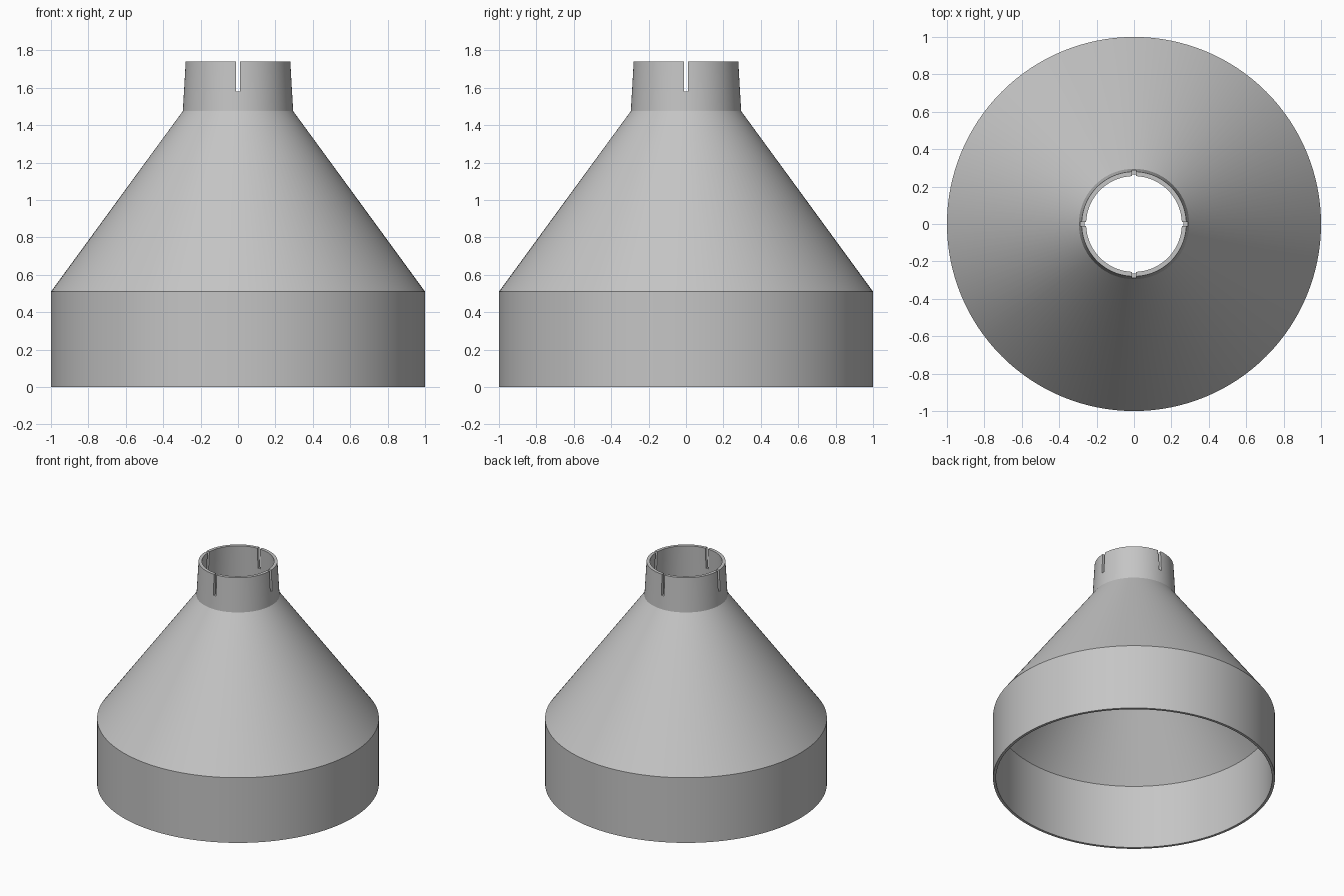
import bpy, bmesh, math

if "Cube" in bpy.data.objects:
    bpy.data.objects.remove(bpy.data.objects["Cube"])

SEGMENTS = 128
grey = bpy.data.materials.new("plain grey")
grey.diffuse_color = (0.56, 0.56, 0.56, 1)
grey.use_nodes = True
grey.node_tree.nodes["Principled BSDF"].inputs["Base Color"].default_value = grey.diffuse_color

# Closed wall section (radius, height): outside going up, inside going down
section = [(1.0, 0.0), (1.0, 0.51), (0.295, 1.475), (0.28, 1.74),
           (0.256, 1.74), (0.27, 1.47), (0.98, 0.50), (0.98, 0.0)]

# Hollow funnel shell, lathed around z
bm = bmesh.new()
rings = []
for r, z in section:
    rings.append([bm.verts.new((r * math.cos(a), r * math.sin(a), z))
                  for a in (2 * math.pi * i / SEGMENTS for i in range(SEGMENTS))])
for k, low in enumerate(rings):
    high = rings[(k + 1) % len(rings)]
    for i in range(SEGMENTS):
        j = (i + 1) % SEGMENTS
        bm.faces.new((low[i], low[j], high[j], high[i]))
bmesh.ops.recalc_face_normals(bm, faces=bm.faces)
mesh = bpy.data.meshes.new("funnel_shell")
bm.to_mesh(mesh)
bm.free()
mesh.materials.append(grey)
funnel = bpy.data.objects.new("funnel_shell", mesh)
bpy.context.collection.objects.link(funnel)


# Narrow slots through the collar, one pair per axis
def cut_slots(name, size_x, size_y):
    bpy.ops.mesh.primitive_cube_add(size=1, location=(0, 0, 1.73))
    cutter = bpy.context.object
    cutter.name = name
    cutter.scale = (size_x, size_y, 0.30)
    cutter.hide_render = True
    bpy.context.view_layer.update()
    mod = funnel.modifiers.new(name, 'BOOLEAN')
    mod.operation = 'DIFFERENCE'
    mod.solver = 'EXACT'
    mod.object = cutter
    bpy.ops.object.select_all(action='DESELECT')
    bpy.context.view_layer.objects.active = funnel
    funnel.select_set(True)
    bpy.ops.object.modifier_apply(modifier=name)
    bpy.data.objects.remove(cutter)


cut_slots("slot_cutter_x", 0.8, 0.023)
cut_slots("slot_cutter_y", 0.023, 0.8)

# Smooth round walls, sharp rims and creases
bpy.ops.object.shade_smooth_by_angle(angle=math.radians(25))
